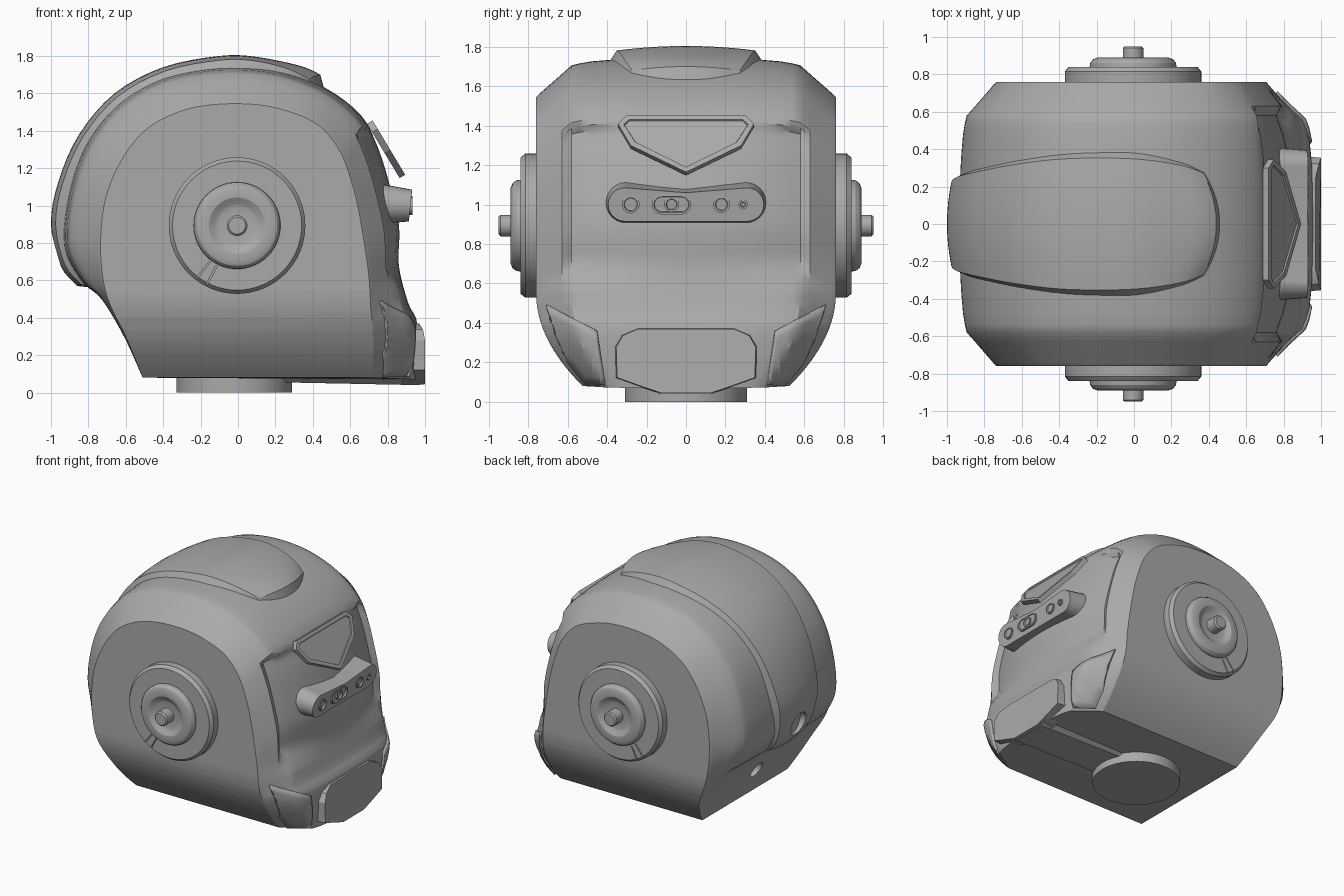
import bpy, bmesh
from math import sin, cos, pi, radians
from mathutils import Vector, Matrix
from mathutils.bvhtree import BVHTree

cube = bpy.data.objects.get("Cube")
if cube:
    bpy.data.objects.remove(cube, do_unlink=True)

grey = bpy.data.materials.new("plain_grey")
grey.use_nodes = True
grey.diffuse_color = (0.4, 0.4, 0.4, 1)
for node in grey.node_tree.nodes:
    if node.type == 'BSDF_PRINCIPLED':
        node.inputs["Base Color"].default_value = grey.diffuse_color
parts = []


def finish(name, bm, keep=True):
    bmesh.ops.recalc_face_normals(bm, faces=bm.faces)
    mesh = bpy.data.meshes.new(name)
    bm.to_mesh(mesh)
    bm.free()
    mesh.materials.append(grey)
    obj = bpy.data.objects.new(name, mesh)
    bpy.context.collection.objects.link(obj)
    if keep:
        parts.append(obj)
    return obj


def activate(obj):
    bpy.ops.object.select_all(action='DESELECT')
    obj.select_set(True)
    bpy.context.view_layer.objects.active = obj


def cut(obj, cutter):
    cutter.hide_render = True
    mod = obj.modifiers.new("cut", 'BOOLEAN')
    mod.operation = 'DIFFERENCE'
    mod.solver = 'EXACT'
    mod.object = cutter
    activate(obj)
    bpy.ops.object.modifier_apply(modifier=mod.name)
    bpy.data.objects.remove(cutter, do_unlink=True)


def spline(points, n):
    v = [Vector(p) for p in points]
    out = []
    for i in range(len(v) - 1):
        a, b, c, d = v[max(i - 1, 0)], v[i], v[i + 1], v[min(i + 2, len(v) - 1)]
        for k in range(n):
            t = k / n
            out.append((b * 2 + (c - a) * t + (a * 2 - b * 5 + c * 4 - d) * t ** 2
                        + (b * 3 - a - c * 3 + d) * t ** 3) / 2)
    return out + [v[-1]]


def loft(rows):
    """Closed rings joined in sequence, with both ends capped."""
    bm = bmesh.new()
    rings = [[bm.verts.new(p) for p in row] for row in rows]
    n = len(rings[0])
    for a, b in zip(rings, rings[1:]):
        for i in range(n):
            j = (i + 1) % n
            bm.faces.new((a[i], a[j], b[j], b[i]))
    bm.faces.new(rings[0])
    bm.faces.new(rings[-1])
    return bm


def prism(name, back, front, rim=0, sink=0):
    bm = loft([back, front])
    bmesh.ops.remove_doubles(bm, verts=bm.verts, dist=0.0005)
    bmesh.ops.recalc_face_normals(bm, faces=bm.faces)
    if rim:
        face = max(bm.faces, key=lambda f: len(f.verts) * 10 + f.normal.x)
        bmesh.ops.inset_region(bm, faces=[face], thickness=rim)
        bmesh.ops.inset_region(bm, faces=[face], thickness=0.004, depth=-sink)
    return finish(name, bm)


def mirrored(half):
    return half + [(-y, z) for y, z in reversed(half)]


def pill(half, r, y=0, z=1, n=12):
    pts = []
    for side, start in ((1, -pi / 2), (-1, pi / 2)):
        for i in range(n + 1):
            a = start + pi * i / n
            pts.append((y + side * half + r * cos(a), z + r * sin(a)))
    return pts


def lathe(name, profile, matrix, keep=True):
    bm = bmesh.new()
    vs = [bm.verts.new((r, 0, h)) for r, h in profile]
    es = [bm.edges.new(pair) for pair in zip(vs, vs[1:])]
    bmesh.ops.spin(bm, geom=vs + es, axis=(0, 0, 1), cent=(0, 0, 0),
                   angle=2 * pi, steps=64)
    bmesh.ops.remove_doubles(bm, verts=bm.verts, dist=0.0005)
    bm.transform(matrix)
    return finish(name, bm, keep)


def rod(at, r, half, axis='Y'):
    turn = Matrix.Translation(at) @ Matrix.Rotation(pi / 2, 4, axis)
    return lathe("cutter", [(0, -half), (r, -half), (r, half), (0, half)], turn, False)


def ramp(v, a, b):
    t = min(max((v - a) / (b - a), 0), 1)
    return t * t * (3 - 2 * t)


# Shell: centre outline (x, z) paired with the flat side outline (x, z)
outline = spline([
    (-.51, .08, -.51, .08), (-.61, .3, -.6, .3), (-.73, .5, -.68, .46),
    (-.84, .6, -.72, .6), (-.93, .78, -.735, .8), (-.91, 1.05, -.71, 1.03),
    (-.82, 1.32, -.63, 1.23), (-.65, 1.54, -.5, 1.4), (-.42, 1.68, -.32, 1.5),
    (-.15, 1.74, -.13, 1.54), (.1, 1.74, .1, 1.54), (.3, 1.7, .28, 1.5),
    (.5, 1.61, .43, 1.43), (.66, 1.48, .54, 1.3), (.74, 1.33, .6, 1.15),
    (.8, 1.15, .64, 1), (.86, .9, .675, .8), (.86, .68, .7, .62),
    (.91, .48, .71, .45), (.96, .36, .72, .33), (.96, .07, .72, .08)], 5)
stations = [(.12, .01), (.24, .02), (.36, .05), (.48, .1), (.54, .15), (.58, .2),
            (.63, .42), (.74, .9), (.755, .97), (.76, 1)]
stations = [(-y, t) for y, t in reversed(stations)] + [(0, 0)] + stations
bm = loft([[(p[0] + (p[2] - p[0]) * t, y, p[1] + (p[3] - p[1]) * t) for p in outline]
           for y, t in stations])
for i in range(9):
    bmesh.ops.bisect_plane(bm, geom=bm.verts[:] + bm.edges[:] + bm.faces[:],
                           plane_co=(0, 0, .12 + i * .054), plane_no=(0, 0, 1))
for v in bm.verts:
    x, y, z = v.co
    if x > .5:  # sunken face with a bulging middle
        depth = (1 - ramp(abs(y), .58, .63)) * ramp(z, .55, .74) * (1 - ramp(z, 1.36, 1.42))
        v.co.x -= .065 * depth * min(abs(y) / .56, 1) ** 2
    if z < .55:  # jaw narrows toward the bottom
        v.co.y *= 1 - .31 * ((.55 - z) / .47) ** 2
shell = finish("helmet_shell", bm)
tree = BVHTree.FromPolygons([v.co for v in shell.data.vertices],
                            [p.vertices[:] for p in shell.data.polygons])
cut(shell, rod((-.6, 0, .3), .06, .06))

# Raised crest over the top and back: path x, z and half width
path = spline([(-.86, .57, .2), (-.95, .68, .23), (-1, .9, .26), (-.96, 1.13, .29),
               (-.85, 1.38, .32), (-.66, 1.6, .36), (-.4, 1.74, .395), (-.1, 1.8, .4),
               (.1, 1.795, .385), (.28, 1.75, .35), (.38, 1.7, .31)], 4)
rows = []
for i, (x, z, w) in enumerate(path):
    row = []
    for k in range(-6, 7):
        f = k / 6
        out = Vector((x, w * .88 * f, z))
        out.x += .06 * (1 - f * f) * ramp(x, .1, .38)
        out += Vector((x, 0, z - .9)) * -.025 * f * f
        row.append(out)
    for s in (1, -1):
        row.insert(len(row) if s > 0 else 0, Vector((x * .89, s * w * 1.01, .9 + (z - .9) * .89)))
    rows.append(row)


def sunk(row, dx, dz):
    return [Vector((p.x + dx, p.y * 1.06, p.z + dz)) for p in row]


rows = [sunk(rows[0], .09, -.01)] + rows + [sunk(rows[-1], .03, -.11)]
crest = finish("top_crest", loft(rows))
cut(crest, rod((-.97, 0, .76), .09, .05))

# Ear discs with a rounded hub, a pin and two grooves
ear = [(0, .7), (.365, .7), (.365, .815), (.345, .84), (.232, .84), (.23, .86), (.215, .88),
       (.19, .89), (.15, .888), (.12, .87), (.1, .862), (.055, .862), (.055, .94),
       (.045, .95), (0, .95)]
for side, label in ((-1, "right"), (1, "left")):
    place = Matrix.Translation((-.005, 0, .893)) @ Matrix.Rotation(-side * pi / 2, 4, 'X')
    disc = lathe(label + "_ear_disc", ear, place)
    for angle in (176, 182, 232, 242):
        bm = bmesh.new()
        bmesh.ops.create_cube(bm, size=1)
        a = radians(angle)
        bm.transform(Matrix.Translation((.31 * cos(a), side * .84, .893 + .31 * sin(a)))
                     @ Matrix.Rotation(-a, 4, 'Y') @ Matrix.Diagonal((.13, .024, .008, 1)))
        cut(disc, finish("cutter", bm, False))

# Neck ring
lathe("neck_ring", [(0, 0), (.31, 0), (.31, .1), (0, .1)], Matrix.Translation((-.02, 0, 0)))

# Chin guard and the strip running under it
chin = mirrored([(.13, .04), (.22, .07), (.36, .12), (.365, .28), (.33, .34), (.25, .375)])
prism("chin_guard", [(.88, y, z) for y, z in chin],
      [(1 - .06 * ramp(z, .3, .45), y * .97, .2 + (z - .2) * .97) for y, z in chin])
strip = mirrored([(.14, .04), (.2, .09)])
prism("under_chin_strip", [(.22, y, z + .015) for y, z in strip],
      [(.97, y, z) for y, z in strip])

# Cheek plates laid on the jaw corners
for side, label in ((-1, "right"), (1, "left")):
    bm = bmesh.new()
    bm.faces.new([bm.verts.new((2, side * y, z)) for y, z in
                  ((.7, .49), (.45, .36), (.41, .09), (.5, .09), (.59, .2), (.66, .35))])
    bmesh.ops.triangulate(bm, faces=bm.faces)
    bmesh.ops.subdivide_edges(bm, edges=bm.edges, cuts=5, use_grid_fill=True)
    for v in bm.verts:
        hit = tree.ray_cast(v.co, Vector((-1, 0, 0)))[0]
        v.co.x = hit.x if hit else .73
    plate = finish(label + "_cheek_plate", bm)
    solid = plate.modifiers.new("thickness", 'SOLIDIFY')
    solid.thickness = .028
    solid.offset = 0

# Pointed brow badge
badge = mirrored([(0, 1.165), (.28, 1.3), (.345, 1.41), (.3, 1.455)])
face = [Vector((.72 + (1.455 - z) * .6, y, z)) for y, z in badge]
prism("brow_badge", [p - Vector((.03, 0, .018)) for p in face], face, .03, .008)

# Sensor bar with lenses
bar_back = [(.74, y, z + .01) for y, z in pill(.3, .11)]
bar_front = [(.93 - .1 * (1.08 - z), y, z) for y, z in pill(.31, .085)]
count = len(bar_back) // 2
for bar, dip in ((bar_back, 1.09), (bar_front, 1.06)):
    bar.insert(count, (bar[count][0] - .002, 0, dip))
prism("sensor_bar", bar_back, bar_front)
for name, half, r, y in (("large_lens", 0, .045, -.28), ("slot_frame", .05, .05, -.073),
                         ("slot_lens", 0, .038, -.073), ("middle_lens", 0, .042, .18),
                         ("small_lens", 0, .024, .29)):
    prism(name, [(.9, *p) for p in pill(half, r, y)],
          [(.932, *p) for p in pill(half, r, y)], .01, .012)

# Smooth shading with crisp edges
for obj in parts:
    activate(obj)
    bpy.ops.object.shade_smooth_by_angle(angle=radians(28))
    mod = obj.modifiers.new("even_normals", 'WEIGHTED_NORMAL')
    mod.keep_sharp = True
